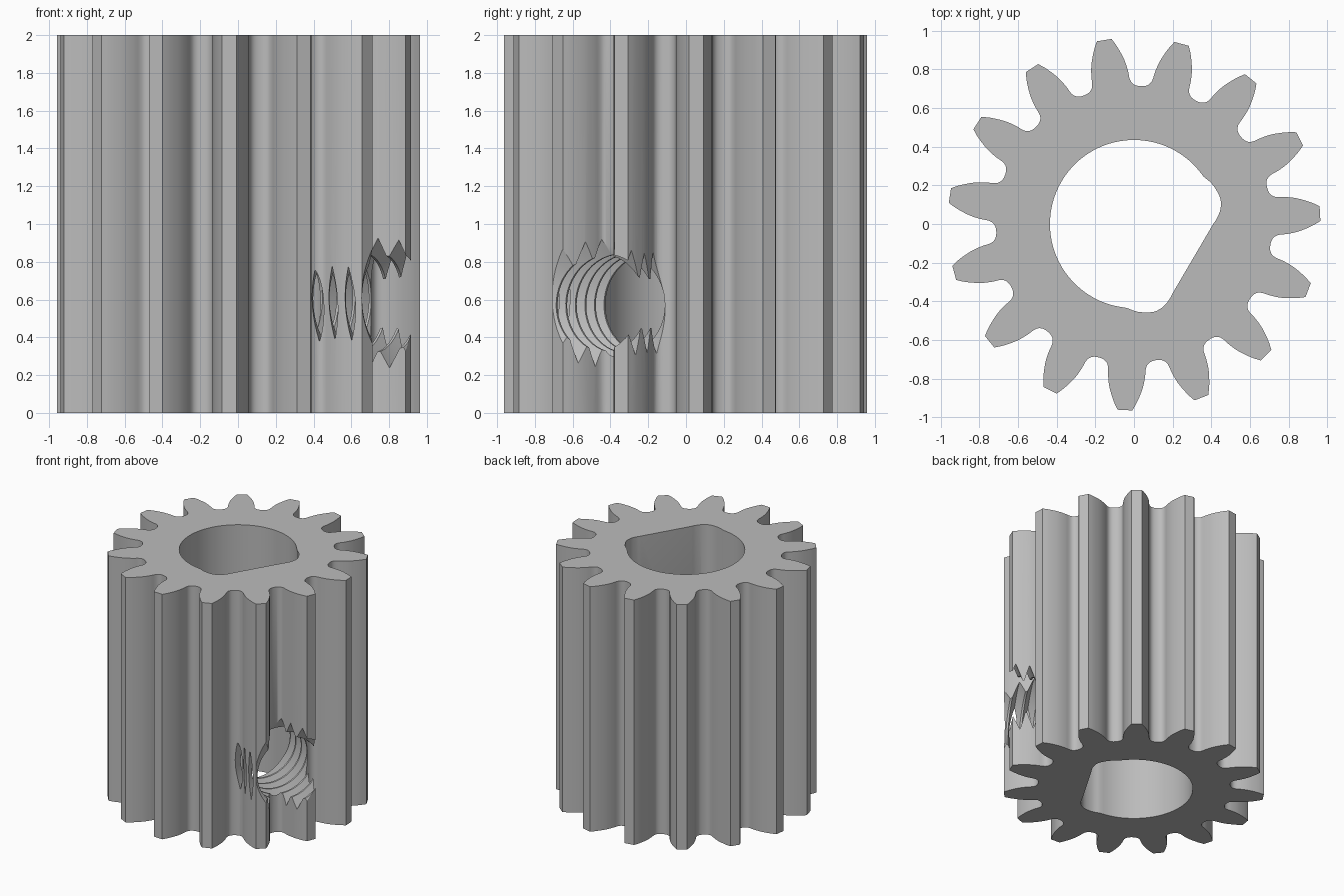
import bpy, bmesh, math
from mathutils import Vector, Matrix

TEETH, PHASE = 15, math.radians(3.2)
HEIGHT = 2.0
SCREW_ANGLE, SCREW_Z = math.radians(-30.4), 0.58

cube = bpy.data.objects.get("Cube")
if cube:
    bpy.data.objects.remove(cube, do_unlink=True)

steel = bpy.data.materials.new("grey_steel")
steel.use_nodes = True
grey = (0.5, 0.5, 0.5, 1)
steel.diffuse_color = grey
steel.node_tree.nodes["Principled BSDF"].inputs["Base Color"].default_value = grey


def rotate(points, angle):
    turn = Matrix.Rotation(angle, 2)
    return [turn @ p for p in points]


def smooth_path(points, steps=3):
    """Catmull-Rom curve through the points, ends included."""
    pts = [2 * points[0] - points[1]] + points + [2 * points[-1] - points[-2]]
    out = []
    for a, b, c, d in zip(pts, pts[1:], pts[2:], pts[3:]):
        for i in range(steps):
            t = i / steps
            out.append(0.5 * (2 * b + (c - a) * t + (2 * a - 5 * b + 4 * c - d) * t * t
                              + (3 * b - a - 3 * c + d) * t ** 3))
    return out + [points[-1]]


def make_object(name, bm):
    bmesh.ops.recalc_face_normals(bm, faces=bm.faces)
    mesh = bpy.data.meshes.new(name)
    bm.to_mesh(mesh)
    bm.free()
    obj = bpy.data.objects.new(name, mesh)
    bpy.context.collection.objects.link(obj)
    mesh.materials.append(steel)
    return obj


# Tooth gap: half profile from root to tip corner, mirrored and repeated
half_gap = [Vector(p) for p in ((0.714, 0), (0.718, 0.028), (0.732, 0.049), (0.755, 0.061),
                                (0.79, 0.07), (0.847, 0.092), (0.91, 0.13), (0.951, 0.163))]
mirrored = [Vector((p.x, -p.y)) for p in half_gap[:0:-1]]
gap = smooth_path(mirrored + half_gap)
outline = []
for i in range(TEETH):
    outline += rotate(gap, PHASE + (i + 0.5) * math.tau / TEETH)

# D-shaped bore: round wall, rounded corner reliefs and a flat under the screw
relief = [(30.4, 0.41), (34.5, 0.431), (40.5, 0.455), (47.5, 0.466), (57, 0.455), (64.4, 0.436)]
corner = [Vector((r * math.cos(math.radians(a)), r * math.sin(math.radians(a)))) for a, r in relief]
corner = smooth_path(corner)
start = math.radians(relief[-1][0])
arc_steps = 60
arc = []
for i in range(1, arc_steps):
    a = start + (math.tau - 2 * start) * i / arc_steps
    arc.append(Vector((math.cos(a), math.sin(a))) * 0.435)
bore = corner + arc + [Vector((p.x, -p.y)) for p in reversed(corner)]
bore = rotate(bore, SCREW_ANGLE)

# Gear body: walls for both outlines, then caps filled between them
bm = bmesh.new()
caps = {0: [], HEIGHT: []}
for loop in (outline, bore):
    rings = {z: [bm.verts.new((p.x, p.y, z)) for p in loop] for z in caps}
    low, high = rings[0], rings[HEIGHT]
    for i in range(len(loop)):
        j = (i + 1) % len(loop)
        bm.faces.new((low[i], low[j], high[j], high[i]))
        for z in caps:
            caps[z].append(bm.edges.get((rings[z][i], rings[z][j])))
for edges in caps.values():
    bmesh.ops.triangle_fill(bm, edges=edges, use_beauty=True)
gear = make_object("pinion_gear", bm)

# Set screw thread cutter: helical rows of crest, crest, root
PITCH, SEGS, TURNS = 0.1, 64, 9
MINOR, MAJOR = 0.26, 0.35
thread = [(0, MINOR), (0.15, MINOR), (0.575, MAJOR)]
per_turn = len(thread)
bm = bmesh.new()
rows = []
for k in range(per_turn * TURNS + 1):
    turn, part = divmod(k, per_turn)
    shift, radius = thread[part]
    row = []
    for s in range(SEGS):
        a = math.tau * s / SEGS
        along = 0.15 + PITCH * (turn + shift + s / SEGS)
        row.append(bm.verts.new((along, radius * math.cos(a), radius * math.sin(a))))
    rows.append(row)
last = len(rows) - 1 - per_turn
for k in range(len(rows) - 1):
    for s in range(SEGS - 1):
        bm.faces.new((rows[k][s], rows[k][s + 1], rows[k + 1][s + 1], rows[k + 1][s]))
    if k < last + 0:
        # the seam joins one turn further along
        bm.faces.new((rows[k][-1], rows[k + per_turn][0], rows[k + per_turn + 1][0], rows[k + 1][-1]))
# the final turn's seam joins the last full rows
open_edges = [e for e in bm.edges if e.is_boundary]
ends = [[], []]
middle = 0.15 + PITCH * TURNS / 2
for e in open_edges:
    ends[(e.verts[0].co.x + e.verts[1].co.x) / 2 > middle].append(e)
for edges, x in zip(ends, (0.15, 0.2 + PITCH * (TURNS + 1))):
    hub = bm.verts.new((x, 0, 0))
    for e in edges:
        bm.faces.new((e.verts[0], e.verts[1], hub))
cutter = make_object("screw_hole_cutter", bm)
cutter.matrix_world = Matrix.Translation((0, 0, SCREW_Z)) @ Matrix.Rotation(SCREW_ANGLE, 4, 'Z')
cutter.hide_render = True

# Cut the threaded hole and finish the shading
cut = gear.modifiers.new("screw_hole", 'BOOLEAN')
cut.operation = 'DIFFERENCE'
cut.solver = 'EXACT'
cut.object = cutter
bpy.ops.object.select_all(action='DESELECT')
bpy.context.view_layer.objects.active = gear
gear.select_set(True)
bpy.context.view_layer.update()
bpy.ops.object.modifier_apply(modifier=cut.name)
bpy.data.objects.remove(cutter, do_unlink=True)
bpy.ops.object.shade_smooth_by_angle(angle=math.radians(30))
